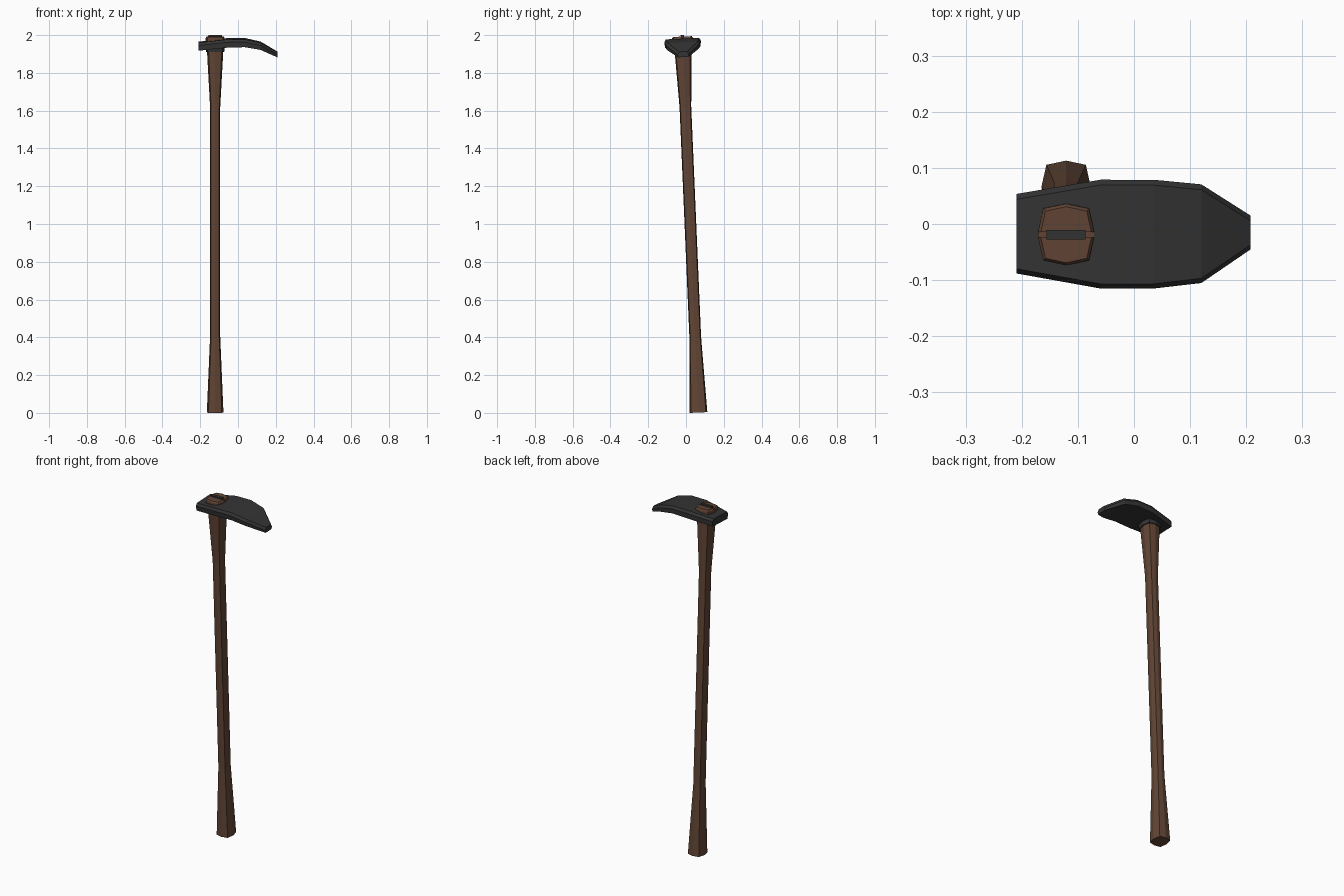
import bpy, bmesh, math
from mathutils import Matrix

if "Cube" in bpy.data.objects:
    bpy.data.objects.remove(bpy.data.objects["Cube"])

# Everything is built upright around the handle axis, then leaned slightly
LEAN = Matrix.Translation((0, 0.066, 0.002)) @ Matrix.Rotation(math.radians(2.45), 4, 'X')
AXIS_X = -0.121


def material(name, rgb):
    m = bpy.data.materials.new(name)
    m.diffuse_color = (*rgb, 1)
    m.use_nodes = True
    m.node_tree.nodes["Principled BSDF"].inputs["Base Color"].default_value = m.diffuse_color
    return m


WOOD = material("brown wood", (0.120, 0.059, 0.035))
IRON = material("dark iron", (0.034, 0.034, 0.034))


def finish(bm, name, mat):
    bmesh.ops.recalc_face_normals(bm, faces=bm.faces)
    me = bpy.data.meshes.new(name)
    bm.to_mesh(me)
    bm.free()
    me.transform(LEAN)
    me.materials.append(mat)
    ob = bpy.data.objects.new(name, me)
    bpy.context.collection.objects.link(ob)
    return ob


def loft(sections):
    """Skin a list of equal-length point loops and cap both ends."""
    bm = bmesh.new()
    loops = [[bm.verts.new(p) for p in s] for s in sections]
    n = len(loops[0])
    for a, b in zip(loops, loops[1:]):
        for i in range(n):
            j = (i + 1) % n
            bm.faces.new((a[i], a[j], b[j], b[i]))
    bm.faces.new(loops[0])
    bm.faces.new(loops[-1])
    return bm


OCT = [(1, 0), (.8, .84), (0, 1), (-.8, .84), (-1, 0), (-.8, -.84), (0, -1), (.8, -.84)]


def octagon(z, rx, ry):
    return [(AXIS_X + x * rx, y * ry, z) for x, y in OCT]


# Handle: flared at both ends
finish(loft([octagon(*r) for r in ((0, .044, .047), (.4, .027, .031),
                                   (1.62, .027, .031), (1.95, .045, .046))]),
       "handle", WOOD)

# Iron collar under the head
finish(loft([octagon(1.912, .049, .05), octagon(1.95, .051, .053)]), "eye_collar", IRON)

# Handle end above the head, split into halves by the wedge slot
for side, name in ((1, "handle_end_back"), (-1, "handle_end_front")):
    bm = loft([octagon(1.945, .051, .055), octagon(1.984, .051, .055),
               octagon(1.992, .046, .050)])
    cut = bmesh.ops.bisect_plane(bm, geom=bm.verts[:] + bm.edges[:] + bm.faces[:],
                                 plane_co=(0, side * .005, 0), plane_no=(0, side, 0),
                                 clear_inner=True)
    bmesh.ops.holes_fill(bm, edges=[e for e in cut['geom_cut']
                                    if isinstance(e, bmesh.types.BMEdge)])
    finish(bm, name, WOOD)

# Wooden slot floor
bm = bmesh.new()
bmesh.ops.create_cube(bm, size=1, matrix=Matrix.Translation((AXIS_X, 0, 1.963))
                      @ Matrix.Diagonal((.1, .012, .034, 1)))
finish(bm, "slot_floor", WOOD)

# Iron wedge
bm = bmesh.new()
bmesh.ops.create_cube(bm, size=1, matrix=Matrix.Translation((AXIS_X, 0, 1.98))
                      @ Matrix.Diagonal((.07, .017, .04, 1)))
finish(bm, "wedge", IRON)

# Curved hoe blade: x, half width, top z, bottom z
STATIONS = ((-.209, .071, 1.962, 1.920), (-.06, .097, 1.980, 1.937),
            (.035, .097, 1.981, 1.940), (.12, .088, 1.962, 1.925),
            (.208, .030, 1.912, 1.883))


def blade_section(x, w, top, bot):
    half = [(w - .009, top), (w, top - .014), (w - .003, bot)]
    pts = half + [(-y, z) for y, z in reversed(half)]
    return [(x, y, z) for y, z in pts]


finish(loft([blade_section(*s) for s in STATIONS]), "blade", IRON)
